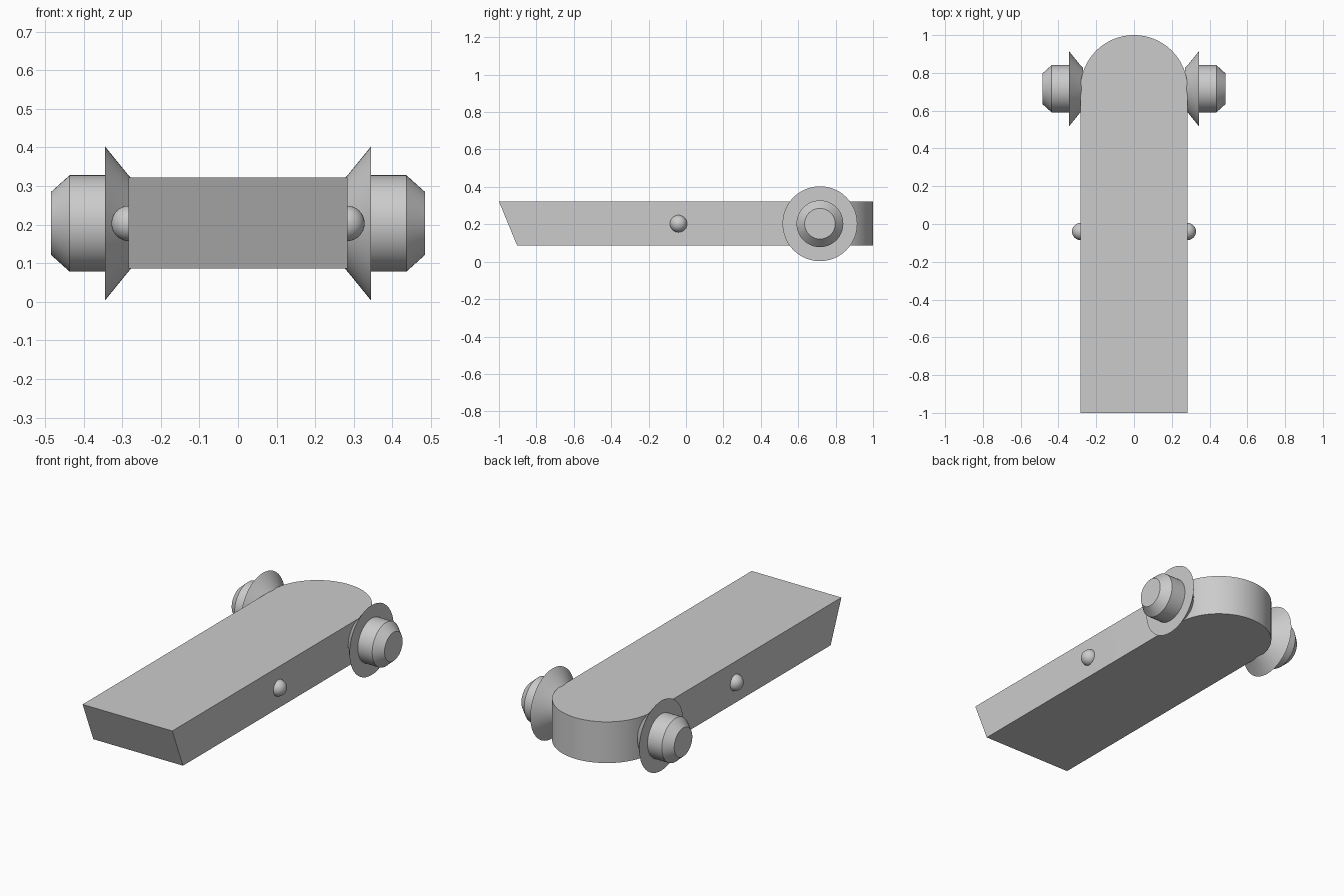
import bpy, bmesh, math
from mathutils import Matrix

if "Cube" in bpy.data.objects:
    bpy.data.objects.remove(bpy.data.objects["Cube"])

grey = bpy.data.materials.new("light_grey")
grey.use_nodes = True
colour = (0.6, 0.6, 0.6, 1)
grey.diffuse_color = colour
grey.node_tree.nodes["Principled BSDF"].inputs["Base Color"].default_value = colour

HALF_W, MID_Z = 0.284, 0.203
PEG_Y = 1 - HALF_W


def finish(bm, name, angle=25):
    bmesh.ops.recalc_face_normals(bm, faces=bm.faces)
    mesh = bpy.data.meshes.new(name)
    bm.to_mesh(mesh)
    bm.free()
    mesh.materials.append(grey)
    obj = bpy.data.objects.new(name, mesh)
    bpy.context.collection.objects.link(obj)
    bpy.ops.object.select_all(action='DESELECT')
    obj.select_set(True)
    bpy.context.view_layer.objects.active = obj
    bpy.ops.object.shade_smooth_by_angle(angle=math.radians(angle))
    return obj


# Bar: rounded back end, front end undercut towards the bottom
def bar_outline(front_y):
    arc = [math.pi * i / 48 for i in range(49)]
    return ([(-HALF_W, front_y), (HALF_W, front_y)]
            + [(HALF_W * math.cos(a), PEG_Y + HALF_W * math.sin(a)) for a in arc])


bm = bmesh.new()
rings = [[bm.verts.new((x, y, z)) for x, y in bar_outline(front)]
         for z, front in ((0.086, -0.903), (0.322, -1))]
bottom, top = rings
bm.faces.new(bottom)
bm.faces.new(top)
for i in range(len(top)):
    j = (i + 1) % len(top)
    bm.faces.new((bottom[i], bottom[j], top[j], top[i]))
finish(bm, "bar")

# Turned pegs with a flared collar: (distance from centre, radius)
peg_profile = [(0.27, 0), (0.27, 0.11), (0.284, 0.125), (0.345, 0.2), (0.345, 0.125),
               (0.436, 0.125), (0.484, 0.082), (0.484, 0)]

for side, label in ((1, "left"), (-1, "right")):
    bm = bmesh.new()
    verts = [bm.verts.new((side * x, PEG_Y, MID_Z + r)) for x, r in peg_profile]
    edges = [bm.edges.new(pair) for pair in zip(verts, verts[1:])]
    bmesh.ops.spin(bm, geom=verts + edges, cent=(0, PEG_Y, MID_Z), axis=(1, 0, 0),
                   angle=math.tau, steps=48)
    bmesh.ops.remove_doubles(bm, verts=bm.verts, dist=0.0001)
    finish(bm, label + "_peg")

    # Small round stud half sunk into the bar side
    bm = bmesh.new()
    bmesh.ops.create_uvsphere(bm, u_segments=32, v_segments=16, radius=0.046,
                              matrix=Matrix.Translation((side * 0.282, -0.04, MID_Z)))
    finish(bm, label + "_stud")
